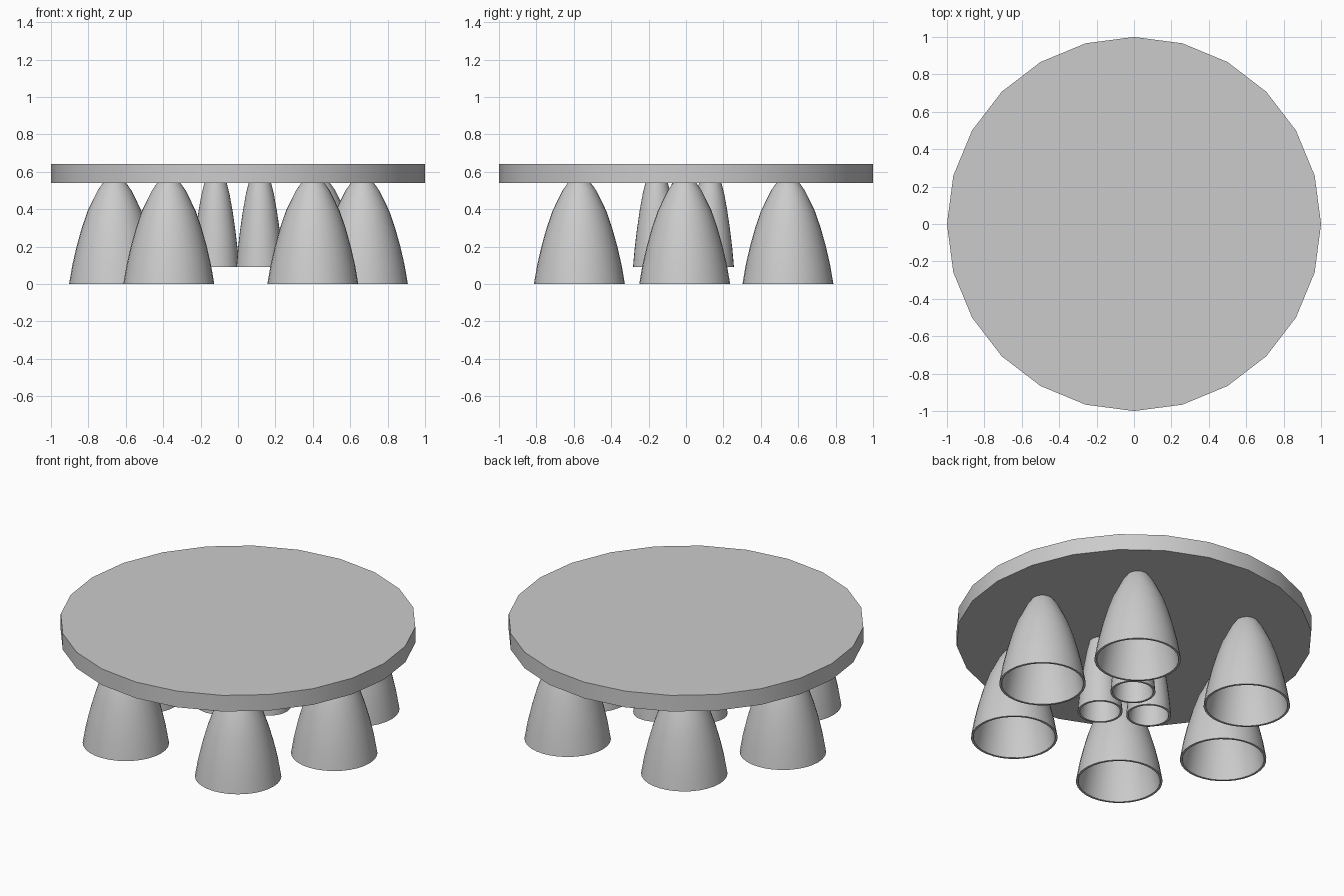
import bpy, bmesh, math

if "Cube" in bpy.data.objects:
    bpy.data.objects.remove(bpy.data.objects["Cube"])

grey = bpy.data.materials.new("plain_grey")
grey.diffuse_color = (0.6, 0.6, 0.6, 1)
grey.use_nodes = True
grey.node_tree.nodes["Principled BSDF"].inputs["Base Color"].default_value = grey.diffuse_color


def lathe(name, profile, location, sides=24, angle=40):
    """Spin a closed (radius, height) profile round z."""
    bm = bmesh.new()
    rings = []
    for r, z in profile:
        if r == 0:
            rings.append([bm.verts.new((0, 0, z))] * sides)
        else:
            rings.append([bm.verts.new((r * math.cos(2 * math.pi * i / sides),
                                        r * math.sin(2 * math.pi * i / sides), z))
                          for i in range(sides)])
    for a, b in zip(rings, rings[1:]):
        for i in range(sides):
            j = (i + 1) % sides
            bm.faces.new(list(dict.fromkeys((a[i], a[j], b[j], b[i]))))
    bmesh.ops.recalc_face_normals(bm, faces=bm.faces)
    mesh = bpy.data.meshes.new(name)
    bm.to_mesh(mesh)
    bm.free()
    obj = bpy.data.objects.new(name, mesh)
    obj.location = location
    mesh.materials.append(grey)
    bpy.context.collection.objects.link(obj)
    bpy.ops.object.select_all(action='DESELECT')
    obj.select_set(True)
    bpy.context.view_layer.objects.active = obj
    bpy.ops.object.shade_smooth_by_angle(angle=math.radians(angle))
    return obj


# Round mounting plate
lathe("mounting_plate", [(0, 0.54), (1, 0.54), (1, 0.64), (0, 0.64)], (0, 0, 0))

# Hollow bell: inner wall, rim, outer wall; closed crown ends inside the plate
BELL = [(0.243, 0), (0.226, 0.1), (0.203, 0.2), (0.175, 0.3),
        (0.144, 0.39), (0.115, 0.45), (0.09, 0.5), (0.062, 0.54)]


def bell(name, x, y, z, scale):
    wall = 0.013
    inner = [(r * scale - wall, h) for r, h in reversed(BELL)]
    outer = [(r * scale, h) for r, h in BELL]
    top = 0.55
    lathe(name, [(0, 0.54)] + inner + outer + [(0, top)], (x, y, z), 32)


# Outer ring of six large bells
large = [(-0.37, -0.57), (0.40, -0.57), (-0.66, -0.007),
         (0.665, -0.007), (-0.37, 0.545), (0.43, 0.545)]
for n, (x, y) in enumerate(large):
    bell(f"large_nozzle_{n + 1}", x, y, 0, 1)

# Central cluster of three small raised bells
for n, (x, y) in enumerate([(0.117, 0.13), (0.117, -0.157), (-0.12, -0.015)]):
    bell(f"small_nozzle_{n + 1}", x, y, 0.09, 0.52)
